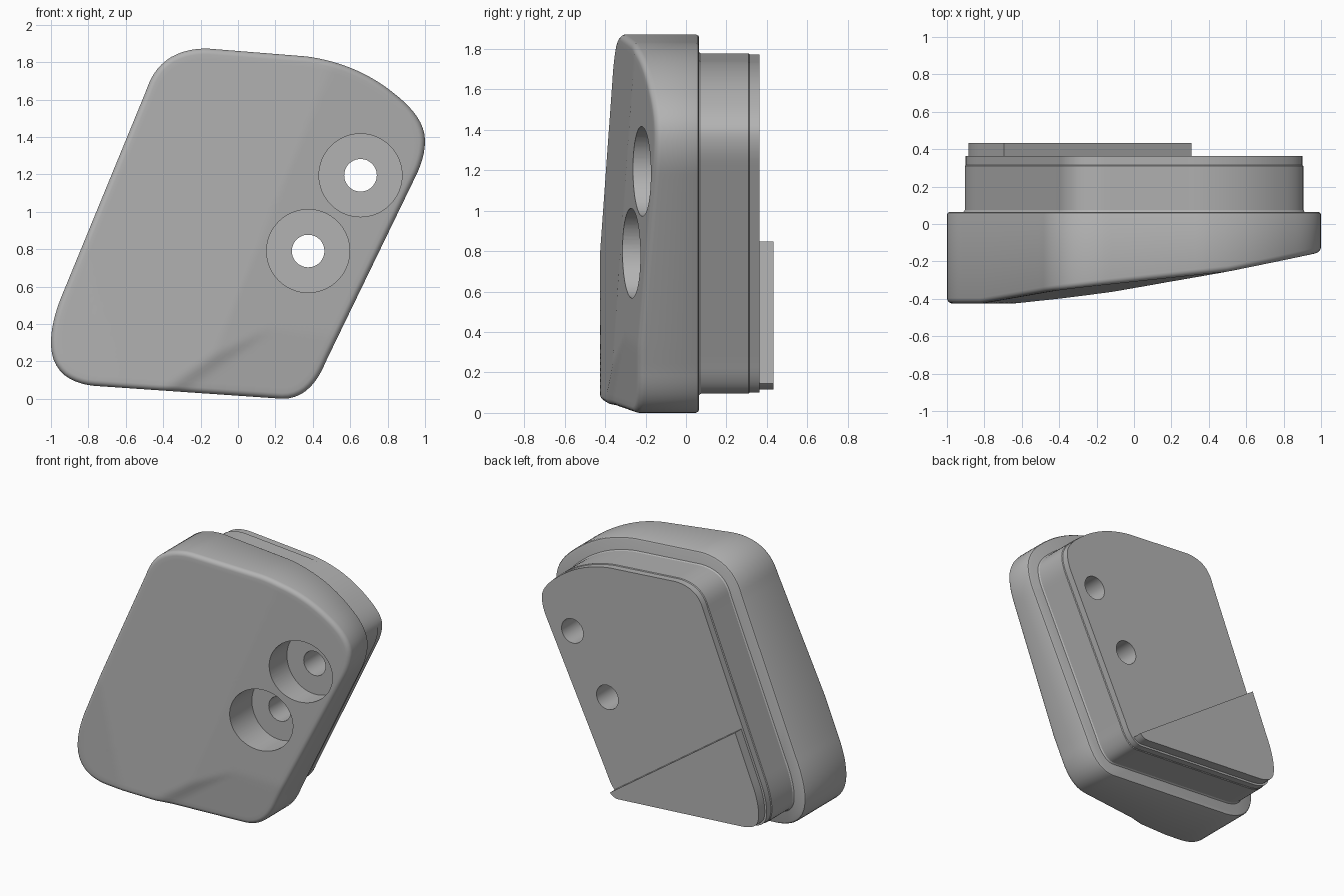
import bpy, bmesh, math
from mathutils import Vector

if "Cube" in bpy.data.objects:
    bpy.data.objects.remove(bpy.data.objects["Cube"], do_unlink=True)

grey = bpy.data.materials.new("plain grey")
grey.use_nodes = True
colour = (0.45, 0.45, 0.45, 1)
grey.diffuse_color = colour
grey.node_tree.nodes["Principled BSDF"].inputs["Base Color"].default_value = colour

# Outline corners in x, z: start, control, end of each rounded bend
BENDS = [
    ((-.93, .58), (-1, .42), (-1, .3)),
    ((-1, .3), (-1, .1), (-.78, .07)),
    ((.24, 0), (.39, 0), (.47, .2)),
    ((.95, 1.19), (1, 1.29), (1, 1.38)),
    ((1, 1.38), (1, 1.5), (.85, 1.62)),
    ((.85, 1.62), (.65, 1.79), (.37, 1.83)),
    ((-.17, 1.873), (-.42, 1.87), (-.49, 1.65)),
]
CENTRE = Vector((0, .93))


def make_outline(count=180):
    """Evenly spaced points along the rounded outline."""
    pts = []
    for bend in BENDS:
        a, c, b = map(Vector, bend)
        for i in range(17):
            t = i / 16
            p = a * (1 - t) ** 2 + c * 2 * t * (1 - t) + b * t * t
            if not pts or (p - pts[-1]).length > 1e-5:
                pts.append(p)
    pts.append(pts[0])
    total = sum((q - p).length for p, q in zip(pts, pts[1:]))
    step, travelled, result = total / count, 0, []
    for p, q in zip(pts, pts[1:]):
        length = (q - p).length
        while len(result) < count and len(result) * step < travelled + length:
            result.append(p.lerp(q, (len(result) * step - travelled) / length))
        travelled += length
    return result


OUTLINE = make_outline()


def inset(distance):
    """Outline moved inward by a distance."""
    result, n = [], len(OUTLINE)
    for i, p in enumerate(OUTLINE):
        d = (OUTLINE[(i + 1) % n] - OUTLINE[i - 1]).normalized()
        result.append(p + Vector((-d.y, d.x)) * distance)
    return result


def front(p):
    """Depth of the sloped, faceted front."""
    x, z = p
    right = -.15 + .2 * (x - 1) + .01 * (1.3 - z)
    left = -.357 + .11 * x + .0265 * z
    lower = -.25 + .19 * (x - .3) - .085 * z
    crease = left + .35 * (.58 * x - .82 * z + .265)
    return max(-.425, right, left, min(lower, crease))


def flat_ring(distance, y):
    return [Vector((p.x, y, p.y)) for p in inset(distance)]


def loft(name, rings, trim=None):
    """Skin a stack of rings, cap both ends, optionally trim by a plane."""
    bm = bmesh.new()
    rows = [[bm.verts.new(v) for v in ring] for ring in rings]
    n = len(rows[0])
    for lo, hi in zip(rows, rows[1:]):
        for i in range(n):
            j = (i + 1) % n
            bm.faces.new((lo[i], lo[j], hi[j], hi[i]))
    bm.faces.new(rows[0])
    bm.faces.new(rows[-1])
    if trim:
        bmesh.ops.bisect_plane(bm, geom=bm.verts[:] + bm.edges[:] + bm.faces[:],
                               plane_co=trim[0], plane_no=trim[1], clear_outer=True)
        bmesh.ops.holes_fill(bm, edges=[e for e in bm.edges if e.is_boundary])
    bmesh.ops.recalc_face_normals(bm, faces=bm.faces[:])
    mesh = bpy.data.meshes.new(name)
    bm.to_mesh(mesh)
    bm.free()
    obj = bpy.data.objects.new(name, mesh)
    bpy.context.collection.objects.link(obj)
    mesh.materials.append(grey)
    return obj


def activate(obj):
    bpy.ops.object.select_all(action='DESELECT')
    obj.select_set(True)
    bpy.context.view_layer.objects.active = obj


# Body: small back fillet, straight wall, rounded front edge, sloped front
rings = [flat_ring(.015, .065), flat_ring(.005, .06), flat_ring(0, .05)]
radius = .03
for i in range(6):
    t = i / 5 * math.pi / 2
    rings.append([Vector((p.x, front(p) + radius * (1 - math.sin(t)), p.y))
                  for p in inset(radius * (1 - math.cos(t)))])
edge = inset(radius)
for i in range(1, 33):
    scaled = [CENTRE.lerp(p, 1 - i / 33) for p in edge]
    rings.append([Vector((p.x, front(p), p.y)) for p in scaled])
body = loft("body", rings)

# Plinth behind the body, with a fine step near its back
plinth = loft("back_plinth", [flat_ring(.085, .06), flat_ring(.095, .075),
                              flat_ring(.095, .31), flat_ring(.1, .315),
                              flat_ring(.1, .363)])

# Triangular raised pad on the lower back
start, end = Vector((-.7, 0, .85)), Vector((.3, 0, .15))
slope = end - start
pad = loft("back_pad", [flat_ring(.115, .36), flat_ring(.115, .433)],
           trim=(start, Vector((-slope.z, 0, slope.x))))

# Counterbored bolt holes
for x, z in ((.655, 1.195), (.375, .79)):
    for r, y0, y1 in ((.222, -.7, -.06), (.087, -.8, .7)):
        bpy.ops.mesh.primitive_cylinder_add(
            vertices=64, radius=r, depth=y1 - y0,
            location=(x, (y0 + y1) / 2, z), rotation=(math.pi / 2, 0, 0))
        cutter = bpy.context.object
        cutter.name = "hole_cutter"
        cutter.hide_render = True
        for obj in (body, plinth):
            if obj is plinth and y1 < 0:
                continue
            activate(obj)
            mod = obj.modifiers.new("hole", 'BOOLEAN')
            mod.operation, mod.solver, mod.object = 'DIFFERENCE', 'EXACT', cutter
            bpy.ops.object.modifier_apply(modifier=mod.name)
        bpy.data.objects.remove(cutter, do_unlink=True)

for obj in (body, plinth, pad):
    activate(obj)
    bpy.ops.object.shade_smooth_by_angle(angle=math.radians(30))
